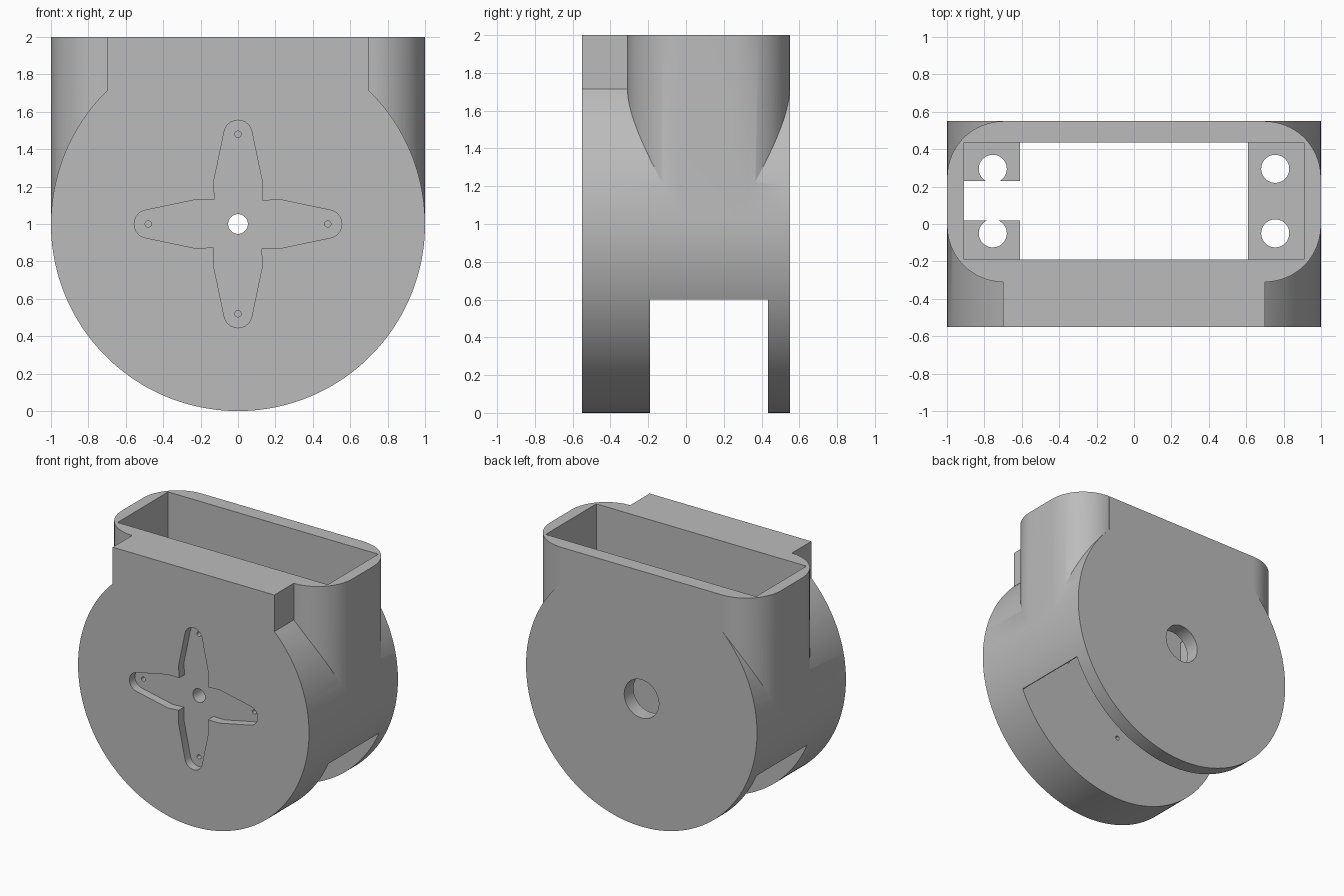
import bpy, bmesh
from math import sin, cos, pi, radians, asin

cube = bpy.data.objects.get("Cube")
if cube:
    bpy.data.objects.remove(cube, do_unlink=True)

grey = bpy.data.materials.new("light grey plastic")
grey.use_nodes = True
colour = (0.5, 0.5, 0.5, 1)
grey.diffuse_color = colour
grey.node_tree.nodes["Principled BSDF"].inputs["Base Color"].default_value = colour


def arc(cx, cy, r, a0, a1, n):
    return [(cx + r * cos(a0 + (a1 - a0) * i / n), cy + r * sin(a0 + (a1 - a0) * i / n))
            for i in range(n + 1)]


def circle(cx, cy, r, n=48):
    return arc(cx, cy, r, 0, 2 * pi, n)[:-1]


def rect(x0, x1, y0, y1):
    return [(x0, y0), (x1, y0), (x1, y1), (x0, y1)]


def prism(name, outline, axis, lo, hi):
    """Extrude an outline along y (points are x, z) or along z (points are x, y)."""
    bm = bmesh.new()
    place = (lambda p, d: (p[0], d, p[1])) if axis == "Y" else (lambda p, d: (p[0], p[1], d))
    a = [bm.verts.new(place(p, lo)) for p in outline]
    b = [bm.verts.new(place(p, hi)) for p in outline]
    bm.faces.new(a)
    bm.faces.new(b)
    for i in range(len(a)):
        j = (i + 1) % len(a)
        bm.faces.new((a[i], a[j], b[j], b[i]))
    bmesh.ops.recalc_face_normals(bm, faces=bm.faces)
    me = bpy.data.meshes.new(name)
    bm.to_mesh(me)
    bm.free()
    me.materials.append(grey)
    ob = bpy.data.objects.new(name, me)
    bpy.context.collection.objects.link(ob)
    return ob


def select(ob):
    bpy.ops.object.select_all(action="DESELECT")
    ob.select_set(True)
    bpy.context.view_layer.objects.active = ob


def combine(ob, other, operation="DIFFERENCE"):
    mod = ob.modifiers.new("combine", "BOOLEAN")
    mod.operation, mod.solver, mod.object = operation, "EXACT", other
    select(ob)
    bpy.ops.object.modifier_apply(modifier=mod.name)
    bpy.data.objects.remove(other, do_unlink=True)


def smooth(ob):
    select(ob)
    bpy.ops.object.shade_smooth_by_angle(angle=radians(25))


# Drum with a flat tower rising to the rim
start = pi - asin(0.714)
drum = arc(0, 1, 1, start, 3 * pi - pi - start + pi, 160) + [(0.7, 2), (-0.7, 2)]
body = prism("housing", drum, "Y", -0.55, 0.55)

# Rounded sleeve around the cavity
R, X, Y0, Y1 = 0.3, 0.999, -0.31, 0.549
corners = [(X - R, Y1 - R), (R - X, Y1 - R), (R - X, Y0 + R), (X - R, Y0 + R)]
sleeve = []
for i, (cx, cy) in enumerate(corners):
    sleeve += arc(cx, cy, R, i * pi / 2, (i + 1) * pi / 2, 20)
combine(body, prism("sleeve", sleeve, "Z", 1.0, 2.0), "UNION")

# Cavity open at the top, with a full width slot below
half = [(1.2, -0.1), (1.2, 0.6), (0.91, 0.6), (0.91, 2.1)]
cavity = half + [(-x, z) for x, z in reversed(half)]
combine(body, prism("cavity_cutter", cavity, "Y", -0.19, 0.435))

# Cross shaped recess in the front
arm = [(0.125, -0.13), (0.225, -0.13)] + arc(0.48, 0, 0.075, -pi * 0.44, pi * 0.44, 16) + [(0.225, 0.13)]
cross = []
for c, s in ((1, 0), (0, 1), (-1, 0), (0, -1)):
    cross += [(x * c - z * s, 1 + x * s + z * c) for x, z in arm]
combine(body, prism("recess_cutter", cross, "Y", -0.6, -0.483))

# Shaft hole, small screw holes and the rear access hole
combine(body, prism("shaft_cutter", circle(0, 1, 0.053), "Y", -0.6, -0.1))
for dx, dz in ((0.48, 0), (-0.48, 0), (0, 0.48), (0, -0.48)):
    combine(body, prism("screw_cutter", circle(dx, 1 + dz, 0.017, 16), "Y", -0.6, -0.1))
combine(body, prism("rear_cutter", circle(0, 1, 0.15), "Y", 0.4, 0.6))
smooth(body)

# Mounting shelves inside the cavity, with screw holes
for name, side in (("left_shelf", 1), ("right_shelf", -1)):
    x0, x1 = sorted((side * 0.61, side * 0.918))
    shelf = prism(name, rect(x0, x1, -0.197, 0.443), "Z", 1.22, 1.56)
    for y in (-0.05, 0.295):
        combine(shelf, prism("hole_cutter", circle(side * 0.755, y, 0.075), "Z", 1.0, 1.8))
    if side < 0:
        # Cable notch
        combine(shelf, prism("notch_cutter", rect(-0.91, -0.5, 0.02, 0.23), "Z", 1.0, 1.8))
    smooth(shelf)
